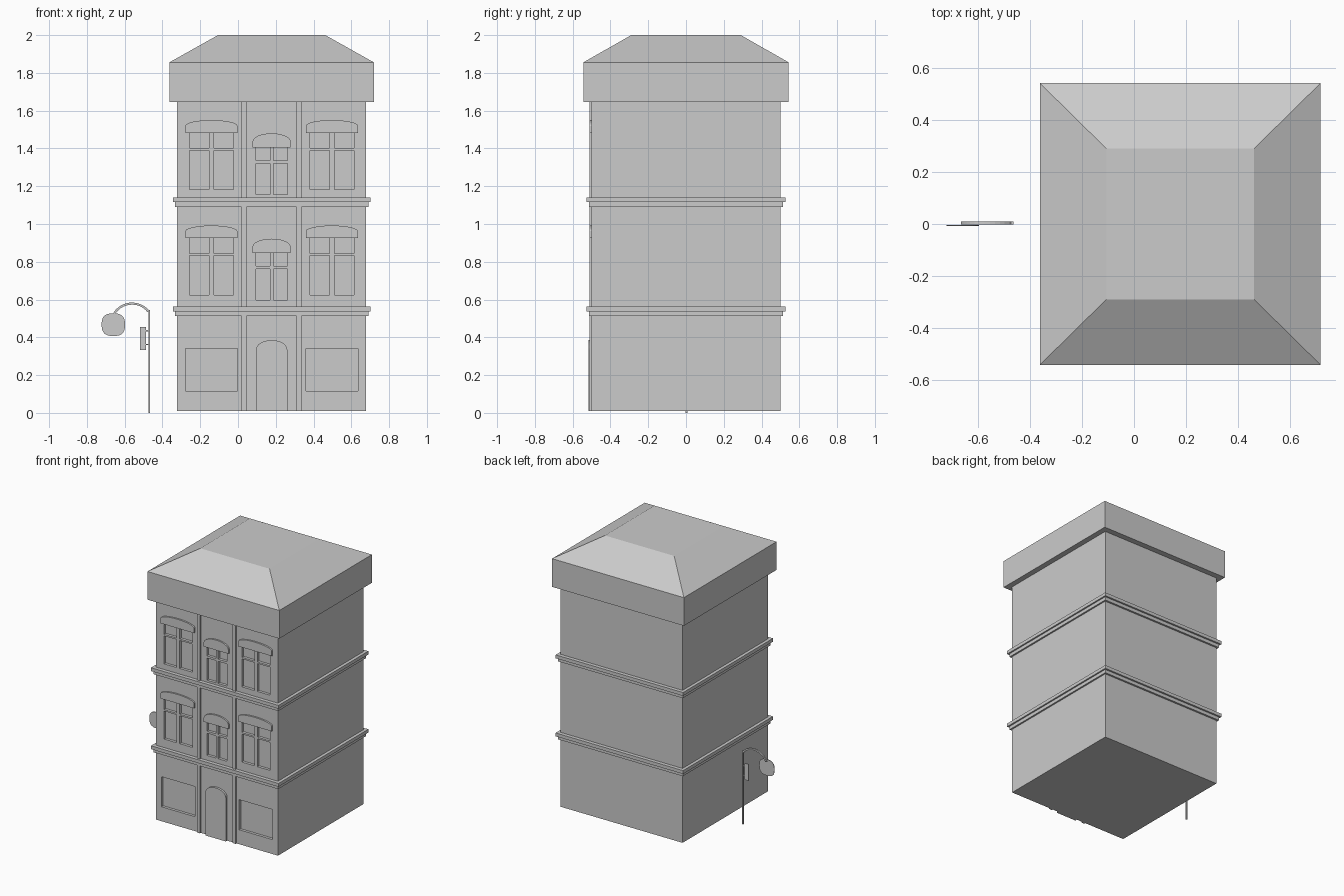
import bpy, bmesh, math

if "Cube" in bpy.data.objects:
    bpy.data.objects.remove(bpy.data.objects["Cube"])

CX = 0.178          # building centre line
STOREY = 0.558      # height between the upper floors


def finish(name, bm):
    bmesh.ops.recalc_face_normals(bm, faces=bm.faces)
    me = bpy.data.meshes.new(name)
    bm.to_mesh(me)
    bm.free()
    ob = bpy.data.objects.new(name, me)
    bpy.context.collection.objects.link(ob)
    return ob


def prism(name, outline, y0, y1):
    """Extrude an (x, z) outline from y0 to y1."""
    bm = bmesh.new()
    face = bm.faces.new([bm.verts.new((x, y0, z)) for x, z in outline])
    ext = bmesh.ops.extrude_face_region(bm, geom=[face])
    verts = [v for v in ext["geom"] if isinstance(v, bmesh.types.BMVert)]
    bmesh.ops.translate(bm, verts=verts, vec=(0, y1 - y0, 0))
    return finish(name, bm)


def box(name, x0, x1, y0, y1, z0, z1):
    return prism(name, [(x0, z0), (x1, z0), (x1, z1), (x0, z1)], y0, y1)


def arched(name, cx, half, z0, spring, top, y0, y1, n=12):
    """Flat-bottomed panel with an elliptical arched top."""
    pts = [(cx - half, z0), (cx + half, z0)]
    pts += [(cx + half * math.cos(math.pi * i / n),
             spring + (top - spring) * math.sin(math.pi * i / n)) for i in range(n + 1)]
    return prism(name, pts, y0, y1)


# Main block
body = box("building_body", CX - 0.5, CX + 0.5, -0.5, 0.5, 0.01, 1.65)

# Recessed panes and shop windows, cut out of the facade
cutters = []


def recess(x0, x1, z0, z1):
    cutters.append(box("recess_cutter", x0, x1, -0.6, -0.48, z0, z1))


def window(cx, half, gap, z0, z1, z2, z3):
    for s in (-1, 1):
        xs = sorted((cx + s * gap, cx + s * half))
        recess(*xs, z0, z1)
        recess(*xs, z2, z3)


for floor in (0, 1):
    d = -STOREY * floor
    for s in (-1, 1):
        cx = CX + s * 0.319
        window(cx, 0.116, 0.013, 1.183 + d, 1.39 + d, 1.402 + d, 1.49 + d)
        arched(f"side_window_hood", cx, 0.138, 1.483 + d, 1.52 + d, 1.55 + d, -0.512, -0.49)
    window(CX, 0.083, 0.009, 1.156 + d, 1.32 + d, 1.336 + d, 1.41 + d)
    arched("middle_window_hood", CX, 0.101, 1.405 + d, 1.437 + d, 1.48 + d, -0.512, -0.49)
for s in (-1, 1):
    cx = CX + s * 0.319
    recess(cx - 0.138, cx + 0.138, 0.117, 0.34)

bm = bmesh.new()
for c in cutters:
    bm.from_mesh(c.data)
    bpy.data.objects.remove(c)
cutter = finish("window_cutter", bm)
cutter.hide_render = True
mod = body.modifiers.new("recesses", "BOOLEAN")
mod.operation, mod.solver, mod.object = "DIFFERENCE", "EXACT", cutter
bpy.context.view_layer.objects.active = body
bpy.ops.object.modifier_apply(modifier=mod.name)
bpy.data.objects.remove(cutter)

# Door and pilasters
arched("door", CX, 0.083, 0.01, 0.335, 0.385, -0.516, -0.49, 16)
for s in (-1, 1):
    px = CX + s * 0.146
    box("pilaster", px - 0.013, px + 0.013, -0.51, -0.49, 0.01, 1.65)

# Two-step string courses
for z in (0.512, 0.512 + 0.579):
    box("course_lower_step", CX - 0.512, CX + 0.512, -0.514, 0.514, z, z + 0.025)
    box("course_upper_step", CX - 0.523, CX + 0.523, -0.527, 0.527, z + 0.025, z + 0.05)

# Roof: fascia block with a cut-off hip on top
bm = bmesh.new()
rings = []
for hx, hy, z in ((0.541, 0.543, 1.647), (0.541, 0.543, 1.856), (0.284, 0.29, 2.0)):
    rings.append([bm.verts.new((CX + a * hx, b * hy, z))
                  for a, b in ((-1, -1), (1, -1), (1, 1), (-1, 1))])
for lo, hi in zip(rings, rings[1:]):
    for i in range(4):
        j = (i + 1) % 4
        bm.faces.new((lo[i], lo[j], hi[j], hi[i]))
bm.faces.new(rings[0])
bm.faces.new(rings[-1])
finish("roof", bm)

# Street lamp: post, curved arm, flat rounded shade, hanging sign
PX = -0.47
box("lamp_post", PX - 0.005, PX + 0.005, -0.002, 0.009, 0, 0.545)
arm_in, arm_out = [], []
for i in range(13):
    t = math.radians(35 + 125 * i / 12)
    for r, pts in ((0.1, arm_in), (0.112, arm_out)):
        pts.append((-0.561 + r * math.cos(t), 0.48 + r * 0.93 * math.sin(t)))
prism("lamp_arm", arm_in + arm_out[::-1], -0.002, 0.009)


def power(v):
    return math.copysign(abs(v) ** 0.75, v)


shade = [(-0.66 + 0.062 * power(math.cos(2 * math.pi * i / 32)),
          0.467 + 0.06 * power(math.sin(2 * math.pi * i / 32))) for i in range(32)]
prism("lamp_shade", shade, -0.008, -0.004)
box("lamp_sign", -0.519, -0.487, 0.0, 0.007, 0.334, 0.456)
for z in (0.36, 0.432):
    box("sign_bracket", -0.488, PX, 0.001, 0.006, z, z + 0.006)
